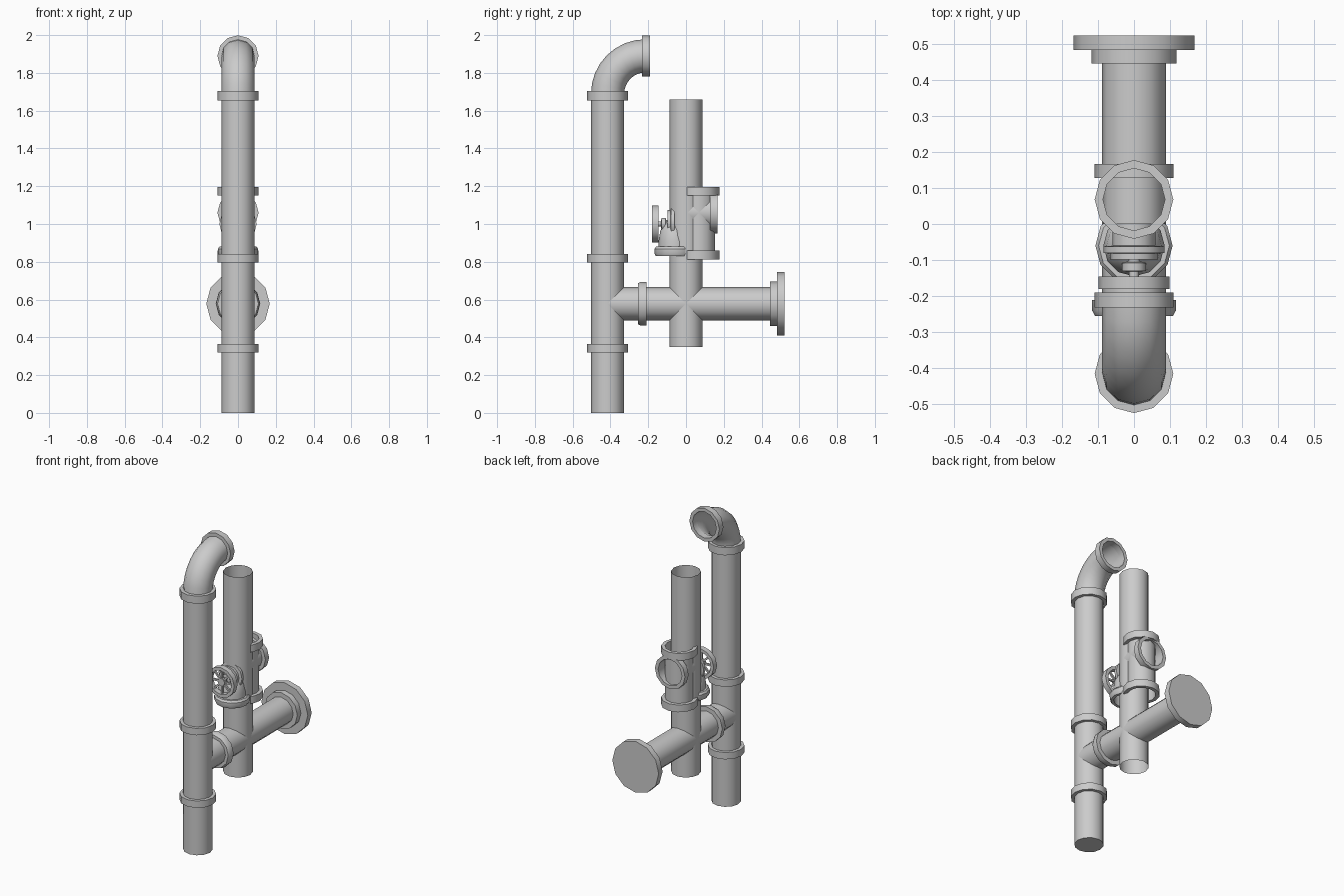
import bpy, bmesh, math
from mathutils import Matrix, Vector

if "Cube" in bpy.data.objects:
    bpy.data.objects.remove(bpy.data.objects["Cube"])

SIDES = 12
PIPE = 0.088


def finish(name, bm, angle=35):
    bmesh.ops.recalc_face_normals(bm, faces=bm.faces)
    me = bpy.data.meshes.new(name)
    bm.to_mesh(me)
    bm.free()
    ob = bpy.data.objects.new(name, me)
    bpy.context.collection.objects.link(ob)
    bpy.ops.object.select_all(action='DESELECT')
    ob.select_set(True)
    bpy.context.view_layer.objects.active = ob
    bpy.ops.object.shade_smooth_by_angle(angle=math.radians(angle))
    return ob


def skin(bm, rings, closed=False):
    pairs = list(zip(rings, rings[1:])) + ([(rings[-1], rings[0])] if closed else [])
    for a, b in pairs:
        for i in range(SIDES):
            j = (i + 1) % SIDES
            bm.faces.new((a[i], a[j], b[j], b[i]))


def lathe(name, profile, y=0, z=0, axis='Z', closed=False, cap_start=False, cap_end=False):
    """Revolve (radius, height) points around a line along z or along y."""
    bm = bmesh.new()
    rings = []
    for r, h in profile:
        ring = []
        for i in range(SIDES):
            a = math.tau * i / SIDES
            c, s = r * math.cos(a), r * math.sin(a)
            p = (c, y + s, z + h) if axis == 'Z' else (c, y + h, z + s)
            ring.append(bm.verts.new(p))
        rings.append(ring)
    skin(bm, rings, closed)
    if cap_start:
        bm.faces.new(rings[0])
    if cap_end:
        bm.faces.new(rings[-1])
    return finish(name, bm)


def tube(name, lo, hi, r=PIPE, **kw):
    return lathe(name, [(r, lo), (r, hi)], **kw)


def collar(name, lo, hi, r=0.109, inner=0.086, **kw):
    return lathe(name, [(inner, lo), (r, lo), (r, hi), (inner, hi)], closed=True, **kw)


# front riser with its collars
FY = -0.415
tube("front_riser", 0, 1.69, y=FY, cap_start=True)
for n, (lo, hi) in enumerate([(0.32, 0.365), (0.795, 0.84), (1.655, 1.705)]):
    collar(f"riser_collar_{n + 1}", lo, hi, y=FY)

# top elbow, quarter bend to the back
bm = bmesh.new()
rings = []
for k in range(9):
    t = math.pi / 2 * k / 8
    out = Vector((0, -math.cos(t), math.sin(t)))
    mid = Vector((0, -0.215, 1.69)) + out * 0.2
    rings.append([bm.verts.new(mid + PIPE * (out * math.sin(math.tau * i / SIDES)
                  + Vector((math.cos(math.tau * i / SIDES), 0, 0)))) for i in range(SIDES)])
skin(bm, rings)
finish("top_elbow", bm)
collar("elbow_end_collar", -0.232, -0.19, z=1.89, axis='Y')

# rear riser, open at both ends
tube("rear_riser", 0.35, 1.66)

# cross pipe with collar and end flange
CZ = 0.578
tube("cross_pipe", FY, 0.485, z=CZ, axis='Y')
lathe("cross_collar", [(0.086, -0.255), (0.108, -0.255), (0.116, -0.24), (0.116, -0.21), (0.086, -0.21)],
      z=CZ, axis='Y', closed=True)
collar("flange_neck", 0.445, 0.485, r=0.118, z=CZ, axis='Y')
tube("end_flange", 0.482, 0.522, r=0.168, z=CZ, axis='Y', cap_start=True, cap_end=True)

# rear tee fitting with three collars
TY, TZ = 0.068, 1.06
tube("tee_body", 0.83, 1.18, r=0.086, y=TY)
collar("tee_lower_collar", 0.813, 0.86, y=TY)
collar("tee_upper_collar", 1.15, 1.197, y=TY)
tube("tee_branch", 0, 0.15, r=0.086, z=TZ, axis='Y')
collar("tee_branch_collar", 0.128, 0.166, z=TZ, axis='Y')

# valve body in front of the rear riser
VY, VZ = -0.06, 1.0
lathe("valve_body", [(0.085, 0.84), (0.085, 0.91), (0.076, 0.965), (0.05, 1.01), (0.01, 1.03)],
      y=VY, cap_end=True)
lathe("valve_collar", [(0.082, 0.83), (0.1, 0.83), (0.107, 0.845), (0.107, 0.868), (0.098, 0.88), (0.082, 0.88)],
      y=VY, closed=True)
lathe("valve_bonnet", [(0.065, -0.098), (0.065, -0.082), (0.085, -0.08), (0.085, -0.062), (0.06, -0.06), (0.06, 0)],
      z=VZ + 0.008, axis='Y', cap_start=True)
lathe("valve_stem", [(0.014, -0.17), (0.014, -0.132), (0.033, -0.13), (0.033, -0.108), (0.02, -0.105), (0.02, -0.09)],
      z=VZ, axis='Y', cap_start=True)

# handwheel: rim, hub and eight spokes
collar("wheel_rim", -0.18, -0.145, r=0.099, inner=0.078, z=VZ, axis='Y')
tube("wheel_hub", -0.174, -0.15, r=0.024, z=VZ, axis='Y', cap_start=True, cap_end=True)
bm = bmesh.new()
for k in range(8):
    m = (Matrix.Translation((0, -0.162, VZ)) @ Matrix.Rotation(math.tau * k / 8, 4, 'Y')
         @ Matrix.Translation((0.05, 0, 0)) @ Matrix.Diagonal((0.066, 0.012, 0.012, 1)))
    bmesh.ops.create_cube(bm, size=1, matrix=m)
finish("wheel_spokes", bm)
